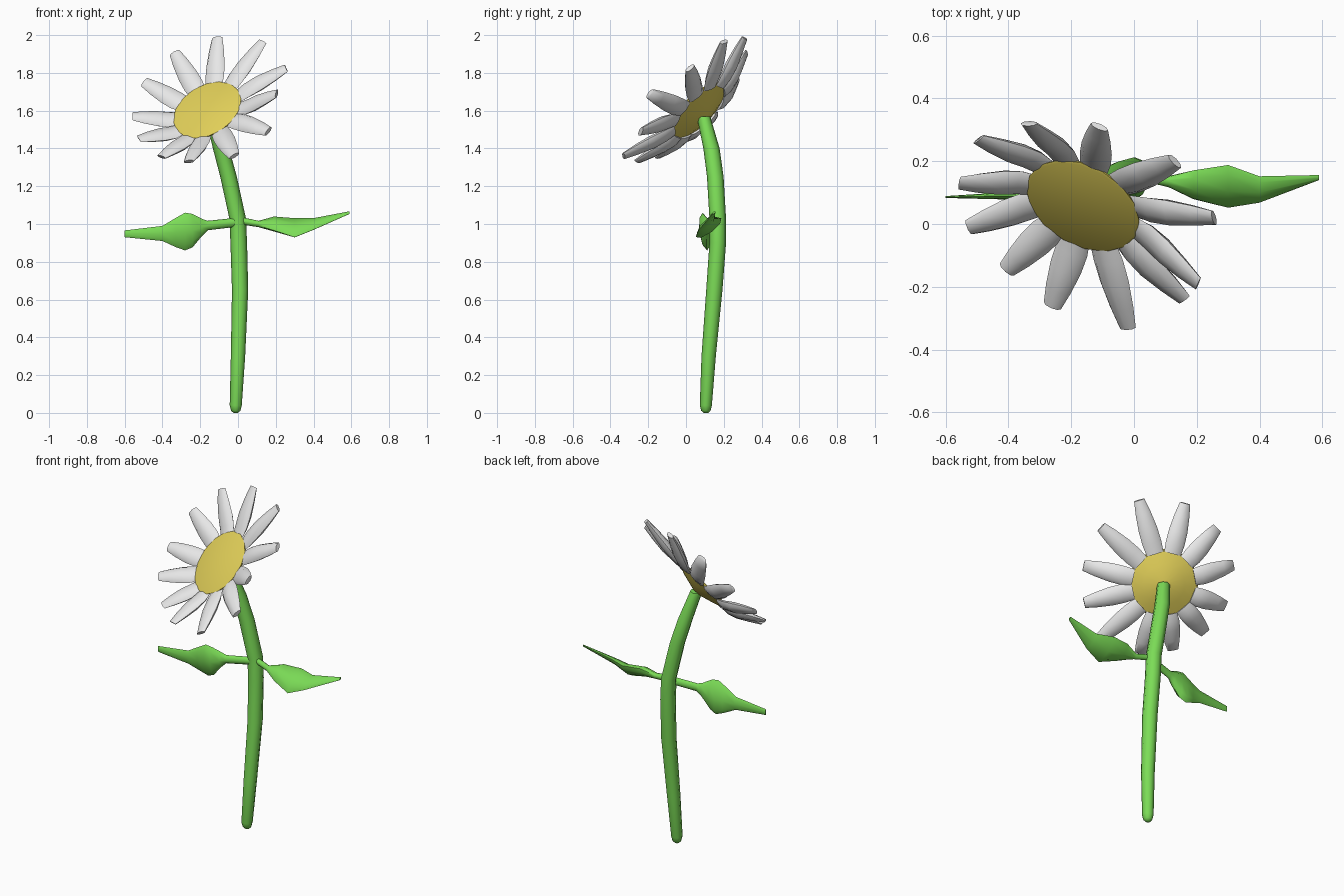
import bpy, bmesh, math
from mathutils import Vector as V

if "Cube" in bpy.data.objects:
    bpy.data.objects.remove(bpy.data.objects["Cube"])


def material(name, rgb):
    m = bpy.data.materials.new(name)
    m.diffuse_color = (*rgb, 1)
    m.use_nodes = True
    m.node_tree.nodes["Principled BSDF"].inputs["Base Color"].default_value = m.diffuse_color
    return m


GREEN = material("leaf green", (0.2, 0.72, 0.095))
WHITE = material("petal white", (0.8, 0.8, 0.8))
YELLOW = material("pollen yellow", (0.76, 0.63, 0.1))


def finish(bm, name, mat, angle):
    bmesh.ops.recalc_face_normals(bm, faces=bm.faces)
    me = bpy.data.meshes.new(name)
    bm.to_mesh(me)
    bm.free()
    me.materials.append(mat)
    ob = bpy.data.objects.new(name, me)
    bpy.context.collection.objects.link(ob)
    bpy.ops.object.select_all(action='DESELECT')
    ob.select_set(True)
    bpy.context.view_layer.objects.active = ob
    bpy.ops.object.shade_smooth_by_angle(angle=math.radians(angle))
    return ob


def loft(name, sections, mat, sides=8, angle=50):
    """Skin elliptical sections given as (centre, half width, half thickness)."""
    bm = bmesh.new()
    rings = []
    for c, a, b in sections:
        rings.append([bm.verts.new(V(c) + V(a) * math.cos(t) + V(b) * math.sin(t))
                      for t in (2 * math.pi * i / sides for i in range(sides))])
    for r, s in zip(rings, rings[1:]):
        for i in range(sides):
            j = (i + 1) % sides
            bm.faces.new((r[i], r[j], s[j], s[i]))
    bm.faces.new(rings[0])
    bm.faces.new(rings[-1])
    return finish(bm, name, mat, angle)


# Flower head frame
C = V((-0.162, 0.06, 1.602))
N = V((-0.384, -0.665, 0.642)).normalized()
U = N.cross(V((0, 0, 1))).normalized()
W = N.cross(U)
R = 0.195

# Stem: curved tube with a rounded foot
path = [(-.012, .105, 0, .012), (-.012, .105, .012, .025), (-.012, .105, .04, .032),
        (.0, .12, .30, .038), (.011, .15, .65, .043), (.004, .168, .90, .044),
        (-.002, .168, 1.03, .044), (-.05, .155, 1.25, .044), (-.09, .135, 1.40, .043),
        (-.136, .093, 1.568, .036)]
loft("stem", [((x, y, z), (r, 0, 0), (0, r, 0)) for x, y, z, r in path], GREEN, 8, 60)

# Leaves: a thin stalk swelling into a blade
loft("right_leaf", [
    ((.0, .16, 1.02), (0, .010, .014), (0, -.014, .014)),
    ((.11, .135, 1.0), (0, .015, .010), (0, -.010, .014)),
    ((.19, .125, 1.0), (0, .046, .034), (0, -.016, .022)),
    ((.30, .12, .98), (0, .068, .050), (0, -.016, .022)),
    ((.40, .11, 1.0), (0, .042, .030), (0, -.010, .014)),
    ((.59, .148, 1.06), (0, .008, .006), (0, -.003, .004))], GREEN, 8, 60)
loft("left_leaf", [
    ((.0, .15, 1.01), (0, 0, .024), (0, .018, 0)),
    ((-.16, .115, .992), (0, 0, .025), (0, .016, 0)),
    ((-.19, .11, .982), (0, .003, .045), (0, .022, 0)),
    ((-.24, .10, .965), (0, -.008, .088), (0, .030, 0)),
    ((-.28, .10, .96), (0, -.012, .100), (0, .030, 0)),
    ((-.33, .097, .955), (0, -.010, .077), (0, .022, 0)),
    ((-.40, .09, .95), (0, 0, .040), (0, .012, 0)),
    ((-.60, .086, .948), (0, 0, .018), (0, .003, 0))], GREEN, 8, 70)

# Disc: nearly flat front and conical back
loft("flower_disc", [(C + N * h, U * R * f, W * R * f) for h, f in
     [(-.06, .12), (-.035, .6), (-.008, .97), (.003, 1), (.006, .96)]], YELLOW, 16, 40)

# Petals: one thick tapering blade toward each tip position
tips = [(-.11, .31, 1.985), (.13, .20, 1.965), (.255, .02, 1.825), (.205, -.19, 1.69),
        (.16, -.24, 1.49), (-.02, -.33, 1.36), (-.26, -.26, 1.33), (-.405, -.145, 1.355),
        (-.525, -.01, 1.45), (-.555, .13, 1.57), (-.495, .27, 1.75), (-.335, .32, 1.905)]
for k, tip in enumerate(tips):
    d = V(tip) - C
    h = d.dot(N)
    flat = d - N * h
    length = flat.length
    d = flat.normalized()
    side = N.cross(d)
    rows = []
    for t, rise, w, th in [(0, -.012, .048, .012), (.2, -.002, .054, .022),
                           (.45, .28 * h, .053, .028), (.75, .68 * h, .043, .021),
                           (1, h, .030, .012)]:
        r = R * .9 + (length - R * .9) * t
        rows.append((C + d * r + N * rise, side * w, N * th))
    loft(f"petal_{k + 1}", rows, WHITE, 8, 65)
